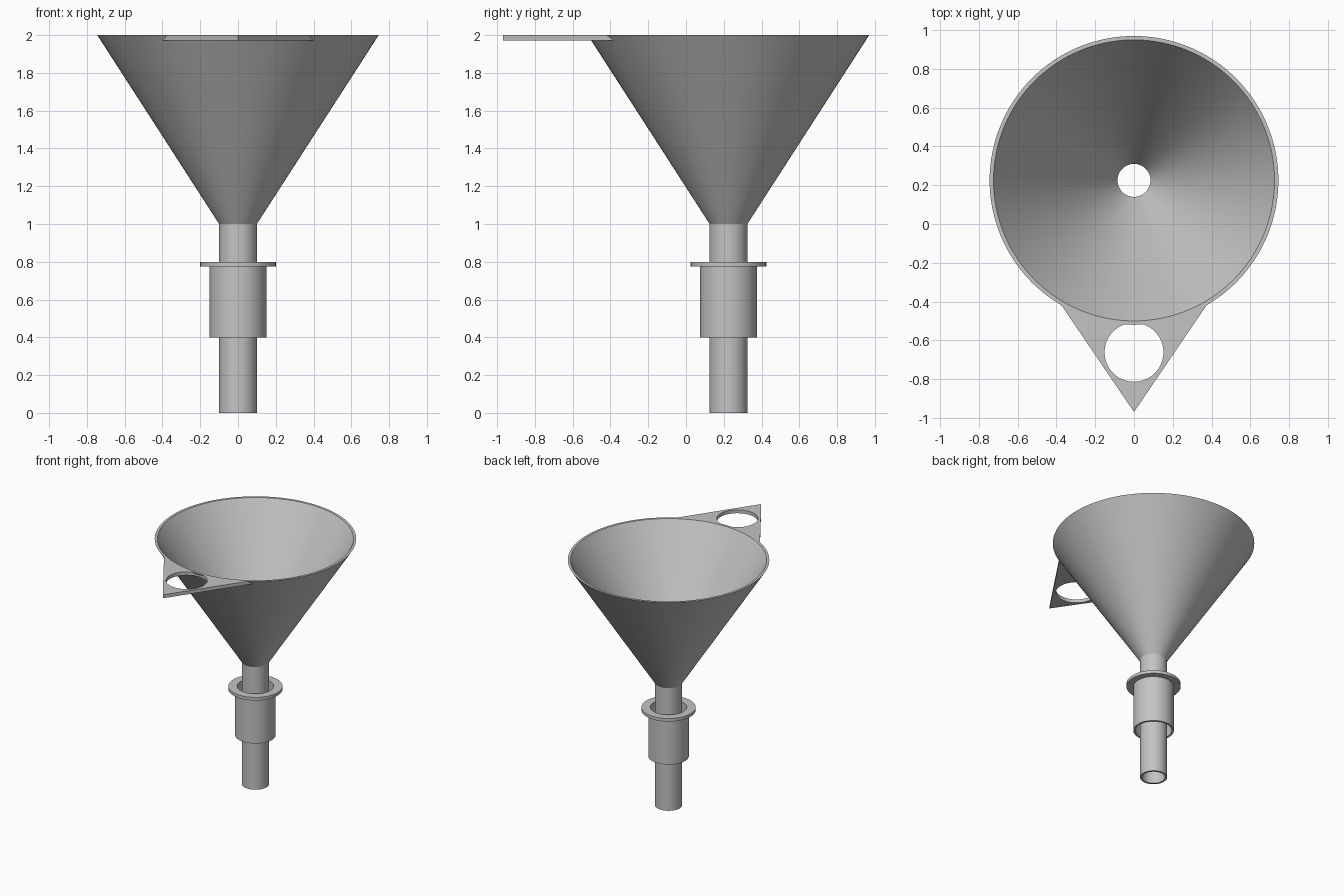
import bpy, bmesh, math

if "Cube" in bpy.data.objects:
    bpy.data.objects.remove(bpy.data.objects["Cube"])

AXIS_Y = 0.225   # the funnel stands behind the origin, the hanging tab in front
SEGMENTS = 128

grey = bpy.data.materials.new("light_grey")
grey.use_nodes = True
colour = (0.55, 0.55, 0.55, 1)
grey.diffuse_color = colour
grey.node_tree.nodes["Principled BSDF"].inputs["Base Color"].default_value = colour


def finish(bm, name):
    bmesh.ops.recalc_face_normals(bm, faces=bm.faces)
    mesh = bpy.data.meshes.new(name)
    bm.to_mesh(mesh)
    bm.free()
    mesh.materials.append(grey)
    obj = bpy.data.objects.new(name, mesh)
    bpy.context.collection.objects.link(obj)
    return obj


def activate(obj):
    bpy.ops.object.select_all(action='DESELECT')
    obj.select_set(True)
    bpy.context.view_layer.objects.active = obj


def lathe(name, profile):
    """Revolve a closed (radius, z) profile around the funnel axis."""
    bm = bmesh.new()
    rings = []
    for i in range(SEGMENTS):
        a = math.tau * i / SEGMENTS
        rings.append([bm.verts.new((r * math.cos(a), AXIS_Y + r * math.sin(a), z))
                      for r, z in profile])
    for i, ring in enumerate(rings):
        after = rings[(i + 1) % SEGMENTS]
        for j in range(len(profile)):
            k = (j + 1) % len(profile)
            bm.faces.new((ring[j], after[j], after[k], ring[k]))
    obj = finish(bm, name)
    activate(obj)
    bpy.ops.object.shade_smooth_by_angle(angle=math.radians(25))
    return obj


# Cone and spout in one thin-walled piece
lathe("funnel", [(0.1, 0), (0.1, 1), (0.745, 2), (0.725, 2), (0.085, 1), (0.085, 0)])

# Loose collar around the spout, with a flange on top
lathe("collar", [(0.135, 0.4), (0.15, 0.4), (0.15, 0.775), (0.2, 0.775),
                 (0.2, 0.8), (0.135, 0.8)])

# Triangular hanging tab, its back edge following the cone
TIP_Y, SLOPE = -0.97, 0.68


def tab_outline(radius):
    """Tip of the tab, then an arc between the points where its sides meet the cone."""
    d = AXIS_Y - TIP_Y
    a, b, c = SLOPE ** 2 + 1, -2 * d, d * d - radius ** 2
    t = (-b - math.sqrt(b * b - 4 * a * c)) / (2 * a)
    half = math.atan2(SLOPE * t, d - t)
    arc = [half - 2 * half * i / 24 for i in range(25)]
    return [(0, TIP_Y)] + [(radius * math.sin(w), AXIS_Y - radius * math.cos(w)) for w in arc]


bm = bmesh.new()
top = [bm.verts.new((x, y, 2)) for x, y in tab_outline(0.744)]
low = [bm.verts.new((x, y, 1.972)) for x, y in tab_outline(0.726)]
bm.faces.new(top)
bm.faces.new(low[::-1])
for i in range(len(top)):
    j = (i + 1) % len(top)
    bm.faces.new((top[i], low[i], low[j], top[j]))
tab = finish(bm, "hanging_tab")

# Round hole through the tab
bpy.ops.mesh.primitive_cylinder_add(vertices=64, radius=0.152, depth=0.3,
                                    location=(0, -0.662, 2))
cutter = bpy.context.object
cutter.name = "hole_cutter"
cutter.hide_render = True
cutter.data.materials.append(grey)
hole = tab.modifiers.new("hole", 'BOOLEAN')
hole.operation, hole.solver, hole.object = 'DIFFERENCE', 'EXACT', cutter
activate(tab)
bpy.ops.object.modifier_apply(modifier=hole.name)
bpy.data.objects.remove(cutter)
bpy.ops.object.shade_smooth_by_angle(angle=math.radians(25))
